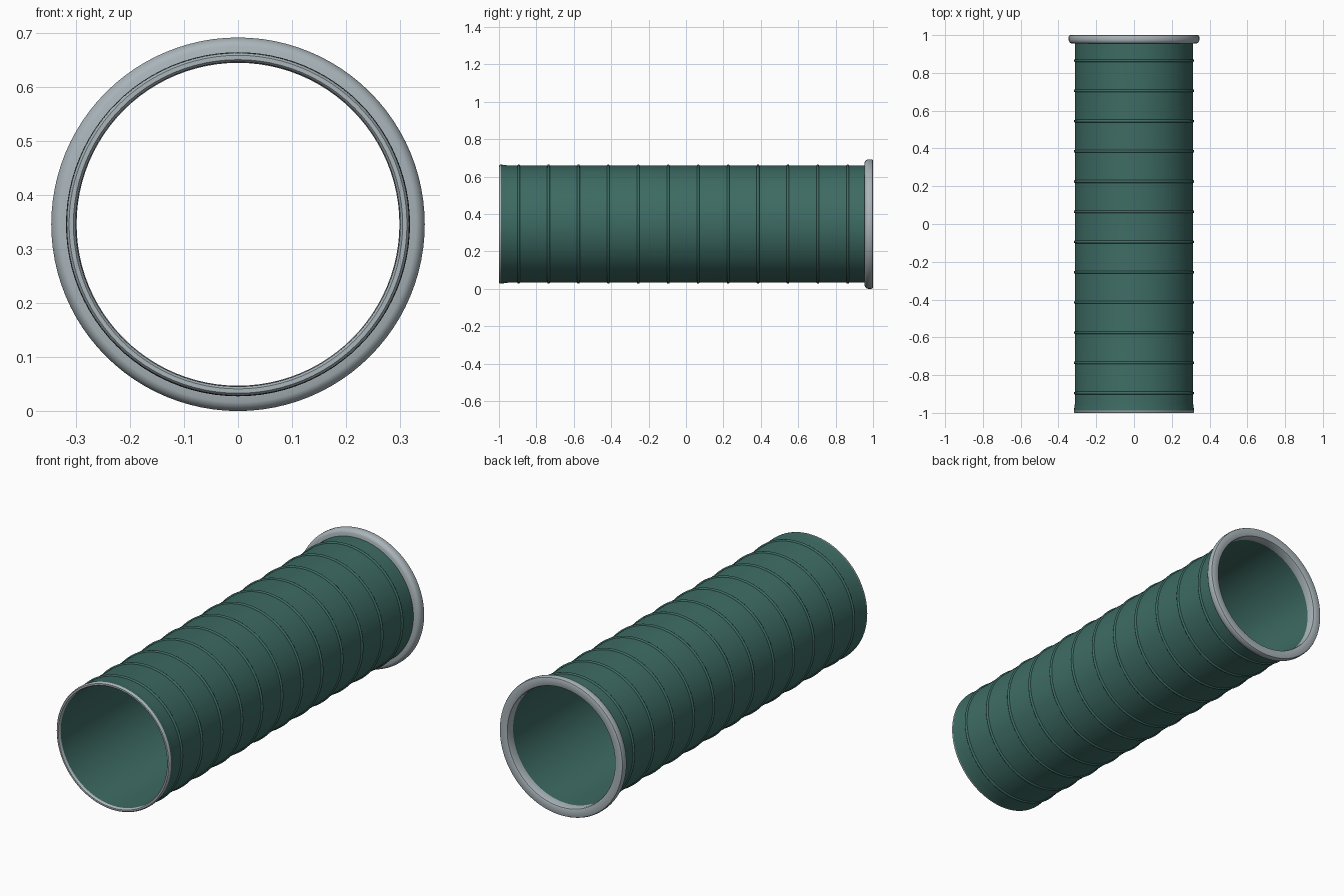
import bpy, math

cube = bpy.data.objects.get("Cube")
if cube:
    bpy.data.objects.remove(cube, do_unlink=True)

CENTER_Z = 0.346
SEGMENTS = 96


def material(name, color):
    mat = bpy.data.materials.new(name)
    mat.use_nodes = True
    mat.diffuse_color = color
    mat.node_tree.nodes["Principled BSDF"].inputs["Base Color"].default_value = color
    return mat


def lathe(name, profile, mat):
    """Revolve a closed loop of (radius, y) points around the tube axis."""
    count = len(profile)
    verts, faces = [], []
    for i in range(SEGMENTS):
        a = 2 * math.pi * i / SEGMENTS
        verts += [(r * math.cos(a), y, r * math.sin(a)) for r, y in profile]
        nxt = (i + 1) % SEGMENTS
        for j in range(count):
            k = (j + 1) % count
            faces.append((i * count + j, i * count + k, nxt * count + k, nxt * count + j))
    mesh = bpy.data.meshes.new(name)
    mesh.from_pydata(verts, [], faces)
    mesh.materials.append(mat)
    obj = bpy.data.objects.new(name, mesh)
    obj.location.z = CENTER_Z
    bpy.context.collection.objects.link(obj)
    bpy.ops.object.select_all(action="DESELECT")
    obj.select_set(True)
    bpy.context.view_layer.objects.active = obj
    bpy.ops.object.mode_set(mode="EDIT")
    bpy.ops.mesh.select_all(action="SELECT")
    bpy.ops.mesh.normals_make_consistent(inside=False)
    bpy.ops.object.mode_set(mode="OBJECT")
    bpy.ops.object.shade_smooth_by_angle(angle=math.radians(40))
    return obj


green = material("hose green", (0.047, 0.147, 0.125, 1))
grey = material("metal grey", (0.40, 0.46, 0.49, 1))

# Hose wall, flaring slightly at the front lip
lathe("hose_wall", [(0.300, -0.988), (0.318, -0.988), (0.316, -0.97), (0.313, -0.95),
                    (0.313, 0.97), (0.300, 0.97)], green)

# Thin front rim
lathe("front_rim", [(0.300, -0.988), (0.301, -0.996), (0.305, -1.0), (0.313, -1.0),
                    (0.317, -0.996), (0.318, -0.988)], grey)

# Rounded back collar
lathe("back_collar", [(0.299, 0.955), (0.330, 0.955), (0.338, 0.959), (0.344, 0.967),
                      (0.346, 0.975), (0.346, 0.992), (0.343, 0.998), (0.338, 1.0),
                      (0.308, 1.0), (0.302, 0.997), (0.299, 0.990)], grey)

# Evenly spaced raised ribs
for i in range(12):
    y = -0.895 + 0.16 * i
    rib = [(0.313 + 0.006 * math.sin(math.tau * k / 10),
            y + 0.007 * math.cos(math.tau * k / 10)) for k in range(10)]
    lathe(f"rib_{i + 1}", rib, green)
